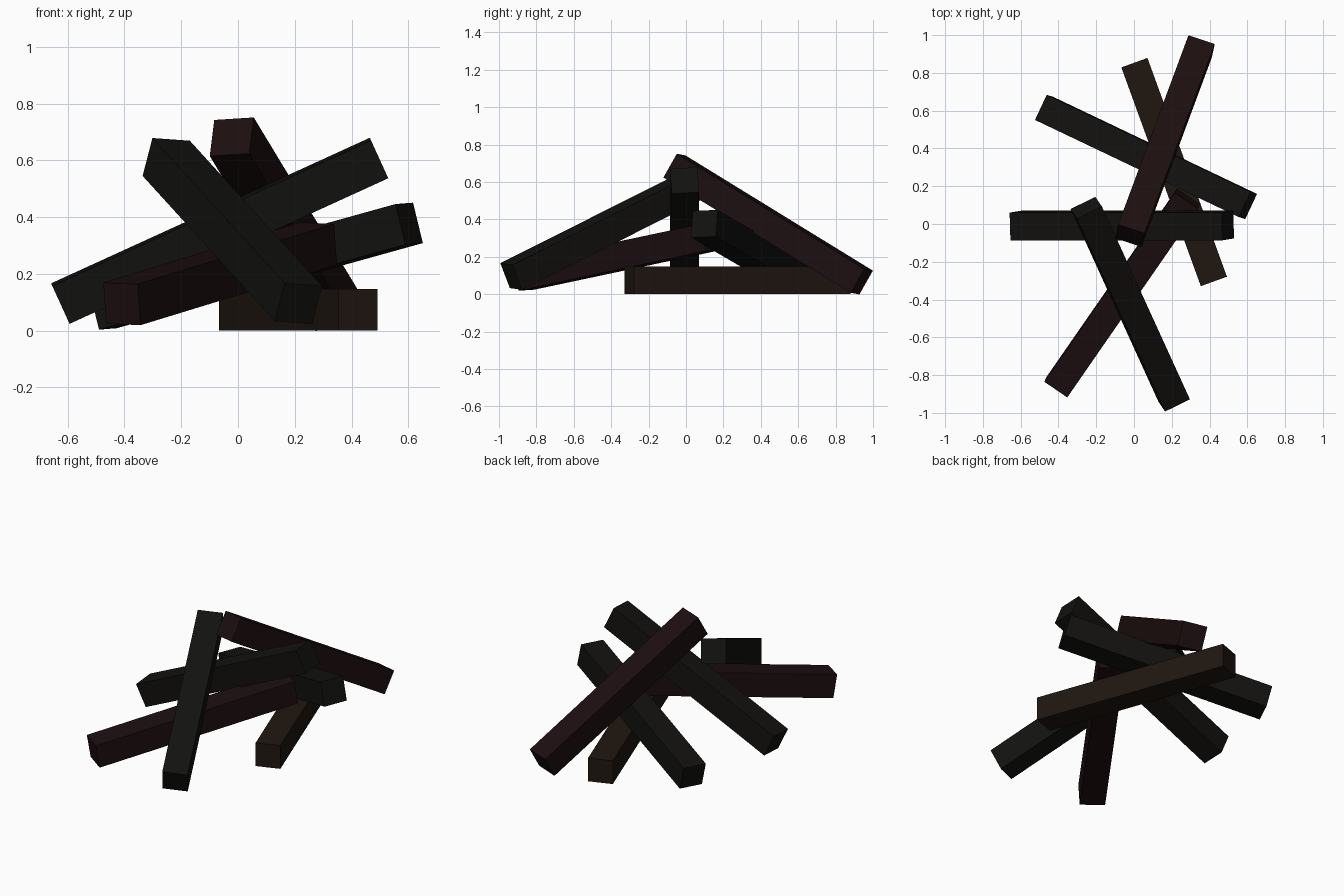
import bpy, math
from mathutils import Vector, Matrix

if "Cube" in bpy.data.objects:
    bpy.data.objects.remove(bpy.data.objects["Cube"])

THICK = 0.147


def material(name, rgb):
    m = bpy.data.materials.new(name)
    m.diffuse_color = (*rgb, 1)
    m.use_nodes = True
    m.node_tree.nodes["Principled BSDF"].inputs["Base Color"].default_value = m.diffuse_color
    return m


charred = material("charred_wood", (0.006, 0.0058, 0.005))
reddish = material("reddish_wood", (0.012, 0.0045, 0.005))
brown = material("brown_wood", (0.014, 0.008, 0.005))


def log(name, low, high, roll, mat):
    """Square log between two end centres, rolled slightly about its length."""
    low, high = Vector(low), Vector(high)
    axis = (high - low).normalized()
    side = Vector((0, 0, 1)).cross(axis).normalized()   # left of travel
    up = axis.cross(side)
    frame = Matrix((axis, side, up)).transposed()
    rot = frame @ Matrix.Rotation(math.radians(roll), 3, 'X')
    bpy.ops.mesh.primitive_cube_add(size=1)
    ob = bpy.context.object
    ob.name = name
    ob.data.transform(Matrix.Diagonal(((high - low).length, THICK, THICK, 1)))
    ob.matrix_world = Matrix.Translation((low + high) / 2) @ rot.to_4x4()
    ob.data.materials.append(mat)


# log lying flat on the ground
log("ground_log", (0.423, -0.304, 0.0735), (0.002, 0.854, 0.0735), 0, brown)
# logs leaning on it, low end to high end
log("lower_left_log", (-0.409, -0.865, 0.094), (0.283, 0.134, 0.306), 2, reddish)
log("lower_back_log", (-0.476, 0.612, 0.077), (0.603, 0.098, 0.377), 2, charred)
# upper logs, stacked steeper
log("middle_log", (-0.626, -0.008, 0.095), (0.497, -0.008, 0.608), 4, charred)
log("front_log", (0.213, -0.935, 0.095), (-0.253, 0.086, 0.607), 4, charred)
log("top_back_log", (0.350, 0.940, 0.067), (-0.022, -0.062, 0.683), 4, reddish)

# the left side of every leaning log sits slightly higher
